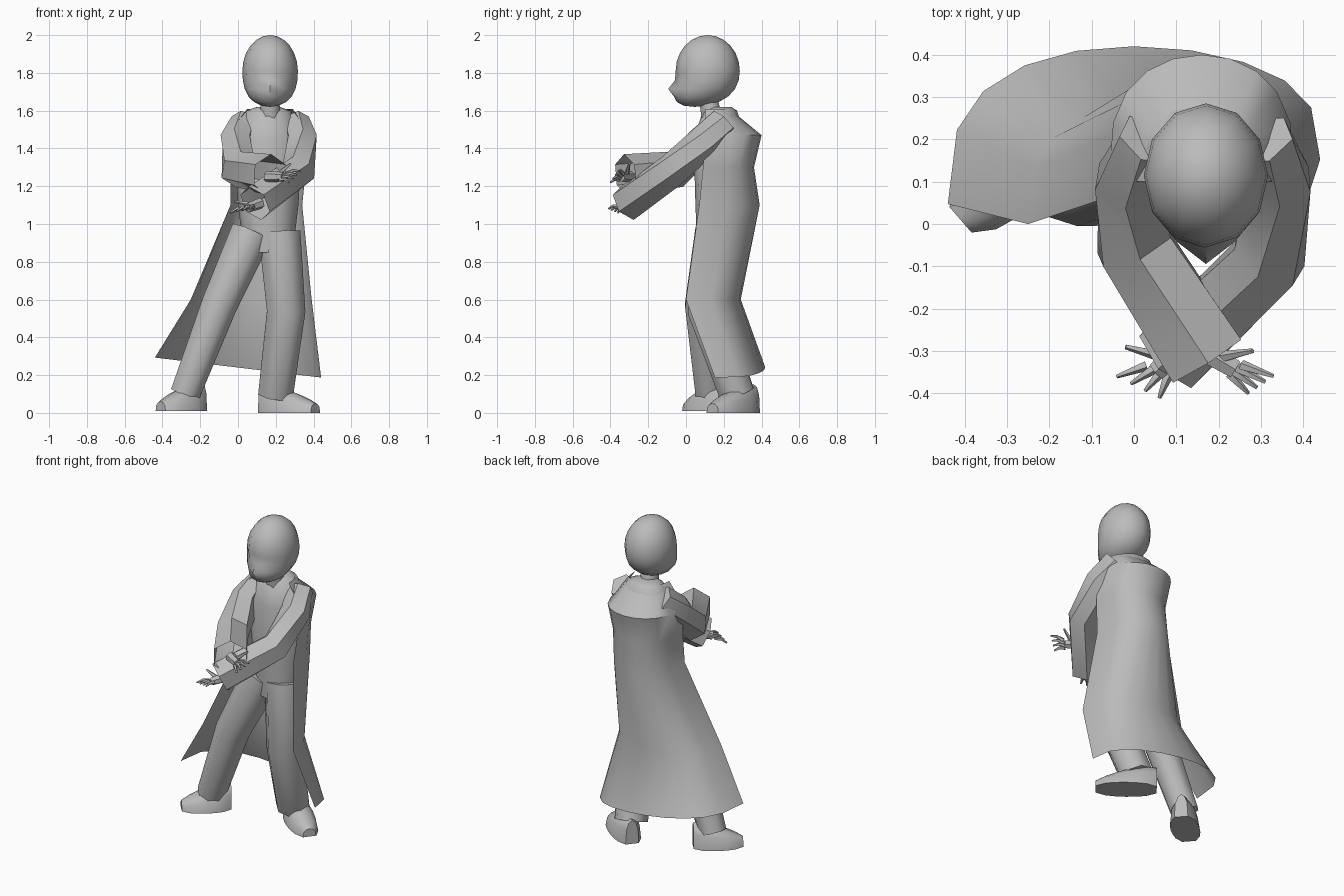
import bpy
import bmesh
from math import sin, cos, pi, tau, radians
from mathutils import Vector

default_cube = bpy.data.objects.get("Cube")
if default_cube:
    bpy.data.objects.remove(default_cube, do_unlink=True)

# The single material
shade = (0.5, 0.5, 0.5, 1)
grey = bpy.data.materials.new("plain grey")
grey.use_nodes = True
grey.diffuse_color = shade
grey.node_tree.nodes["Principled BSDF"].inputs["Base Color"].default_value = shade


def finish(name, bm):
    """Turn a bmesh into a smooth shaded object with the grey material."""
    bmesh.ops.recalc_face_normals(bm, faces=bm.faces)
    mesh = bpy.data.meshes.new(name)
    bm.to_mesh(mesh)
    bm.free()
    mesh.materials.append(grey)
    part = bpy.data.objects.new(name, mesh)
    bpy.context.collection.objects.link(part)
    bpy.ops.object.select_all(action="DESELECT")
    part.select_set(True)
    bpy.context.view_layer.objects.active = part
    bpy.ops.object.shade_smooth_by_angle(angle=radians(50))


def loft(name, rings, closed=True, open_end=False):
    """Skin a list of equally long point rings."""
    bm = bmesh.new()
    rows = [[bm.verts.new(point) for point in ring] for ring in rings]
    count = len(rows[0])
    for lower, upper in zip(rows, rows[1:]):
        for i in range(count if closed else count - 1):
            j = (i + 1) % count
            bm.faces.new((lower[i], lower[j], upper[j], upper[i]))
    if closed:
        bm.faces.new(rows[0])
        if not open_end:
            bm.faces.new(rows[-1])
    finish(name, bm)


def tube(name, path, start, end, sides=8, upright=False, open_end=False):
    """Round tube along a path, its radius running from start to end."""
    points = [Vector(p) for p in path]
    reference = Vector((0, 1, 0)) if upright else Vector((0, 0, 1))
    last = len(points) - 1
    rings = []
    for i, point in enumerate(points):
        ahead = (points[min(i + 1, last)] - points[max(i - 1, 0)]).normalized()
        across = ahead.cross(reference).normalized()
        above = across.cross(ahead)
        radius = start + (end - start) * i / last
        angles = [tau * (k + 0.5) / sides for k in range(sides)]
        rings.append([point + radius * (across * cos(a) + above * sin(a)) for a in angles])
    loft(name, rings, open_end=open_end)


# Head: a sphere with the jaw carried forward, eye sockets and a nose
bm = bmesh.new()
bmesh.ops.create_uvsphere(bm, u_segments=12, v_segments=12, radius=1)
for vert in bm.verts:
    x, y, z = vert.co
    jaw = z * z if z < 0 else 0
    push = 0
    if y < -0.5 and -0.6 < z < -0.2:
        central = abs(x) < 0.1
        if z < -0.4:
            push = -0.03 if central else 0
        else:
            push = 0 if central else 0.015
    widen = 1 + 0.4 * jaw
    vert.co = (0.17 + 0.147 * x * widen * (1 - 0.15 * jaw),
               0.115 + 0.17 * y * widen - 0.07 * jaw + push,
               1.81 + 0.19 * z)
finish("head", bm)
tube("neck", [(0.17, 0.14, 1.55), (0.17, 0.11, 1.7)], 0.06, 0.05, upright=True)


# Shirt: stacked ovals of half width, half depth, height
def oval(width, depth, height, sides=12):
    angles = [tau * k / sides for k in range(sides)]
    return [(0.16 + width * cos(a), 0.18 + depth * sin(a), height) for a in angles]


loft("shirt", [oval(0.13, 0.12, 0.85), oval(0.16, 0.13, 1.1), oval(0.18, 0.14, 1.45),
               oval(0.12, 0.09, 1.6), oval(0.06, 0.06, 1.62)])


# Long coat, open at the front: each row sweeps from right edge, round the back, to left edge
def coat_row(height, right, left, front, back, tilt=0, steps=10):
    row = []
    for i in range(steps + 1):
        turn = pi * i / steps
        x = right + (left - right) * (1 - cos(turn)) / 2
        edge = front + tilt * x
        y = edge + (back - edge) * sin(turn) ** 0.65
        row.append((x, y, height - tilt * x))
    return row


loft("coat", [coat_row(1.61, 0.05, 0.29, 0.1, 0.23),
              coat_row(1.47, -0.06, 0.38, 0.1, 0.4),
              coat_row(1.3, -0.04, 0.36, 0.09, 0.36),
              coat_row(1.1, -0.04, 0.34, 0.07, 0.39),
              coat_row(0.6, -0.25, 0.39, 0, 0.29),
              coat_row(0.24, -0.44, 0.44, 0.1, 0.42, tilt=0.12)], closed=False)

# Crossed sleeves, open at the cuffs
tube("right_sleeve", [(0.04, 0.2, 1.54), (-0.01, 0.1, 1.44), (0, -0.05, 1.29), (0.17, -0.32, 1.26)],
     0.08, 0.11, sides=6, open_end=True)
tube("left_sleeve", [(0.3, 0.2, 1.54), (0.34, 0.1, 1.44), (0.32, -0.08, 1.28), (0.09, -0.31, 1.11)],
     0.08, 0.1, sides=6, open_end=True)


# Hands: a palm with four fanned fingers and a thumb
def hand(side, wrist, first_tip, last_tip, thumb_tip):
    wrist, first, last, thumb = map(Vector, (wrist, first_tip, last_tip, thumb_tip))
    knuckles = wrist.lerp((first + last) / 2, 0.6)
    tube(side + "_palm", [wrist, knuckles], 0.03, 0.025, sides=6)
    for i in range(4):
        spread = i / 3
        tip = first.lerp(last, spread)
        root = knuckles + (last - first) * (spread - 0.5) / 2
        bend = root.lerp(tip, 0.5) + Vector((0, 0, 0.01))
        tube(f"{side}_finger_{i}", [root, bend, tip], 0.013, 0.005, sides=5)
    tube(side + "_thumb", [wrist.lerp(knuckles, 0.5), thumb], 0.016, 0.006, sides=5)


hand("right", (0.15, -0.29, 1.25), (0.27, -0.4, 1.22), (0.33, -0.36, 1.28), (0.28, -0.3, 1.32))
hand("left", (0.12, -0.29, 1.11), (0.06, -0.41, 1.08), (-0.04, -0.36, 1.06), (-0.02, -0.29, 1.12))

# Trouser legs: hip, knee, ankle
tube("right_leg", [(0.07, 0.16, 0.95), (-0.1, 0.09, 0.57), (-0.28, 0.13, 0.1)],
     0.12, 0.085, upright=True)
tube("left_leg", [(0.22, 0.16, 0.95), (0.255, 0.11, 0.54), (0.2, 0.27, 0.1)],
     0.12, 0.1, upright=True)


# Shoes: half round sections on a flat sole, sloping down from heel to toe
def shoe(name, heel, toe, steps=6, arch=6):
    heel, toe = Vector(heel), Vector(toe)
    ahead = (toe - heel).normalized()
    across = Vector((-ahead.y, ahead.x, 0))
    rings = []
    for i in range(steps + 1):
        along = i / steps
        width = 0.04 + 0.045 * sin(pi * along) ** 0.5
        top = 0.05 + 0.1 * cos(along * pi / 2)
        angles = [pi * k / arch for k in range(arch + 1)]
        rings.append([heel.lerp(toe, along) + across * width * cos(a)
                      + Vector((0, 0, top * sin(a) ** 0.7 if 0 < a < pi else 0)) for a in angles])
    loft(name, rings)


shoe("right_shoe", (-0.19, 0.2, 0.01), (-0.41, 0.01, 0.01))
shoe("left_shoe", (0.13, 0.36, 0), (0.41, 0.14, 0))
